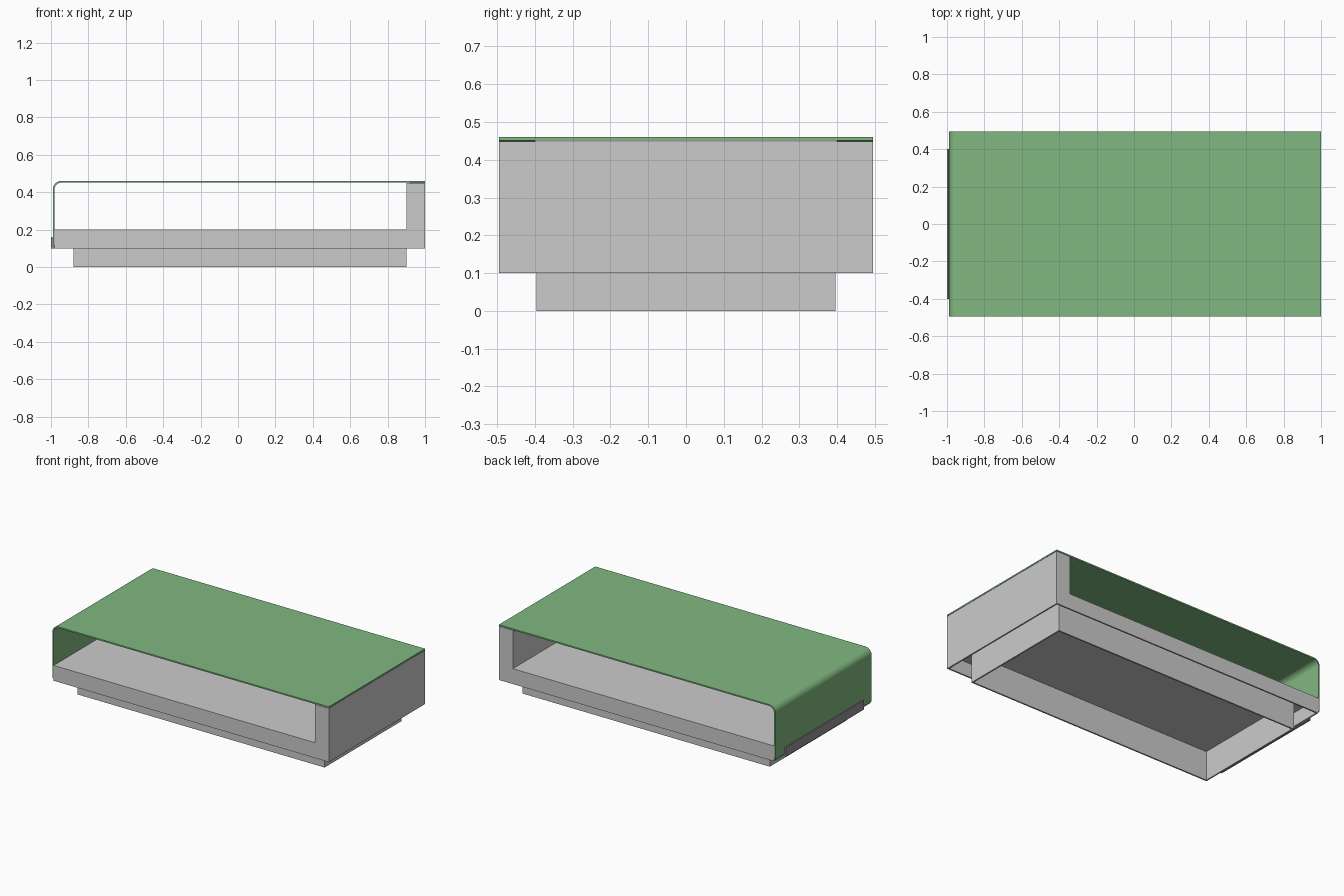
import bpy, bmesh
from math import sin, cos, pi

if "Cube" in bpy.data.objects:
    bpy.data.objects.remove(bpy.data.objects["Cube"])


def material(name, rgb):
    m = bpy.data.materials.new(name)
    m.diffuse_color = (*rgb, 1)
    m.use_nodes = True
    m.node_tree.nodes["Principled BSDF"].inputs["Base Color"].default_value = m.diffuse_color
    return m


def prism(name, profile, half_y, mat=None, shell=0, open_top=False):
    """Extrude an x/z profile along y; shell > 0 opens the bottom and hollows it."""
    bm = bmesh.new()
    face = bm.faces.new([bm.verts.new((x, -half_y, z)) for x, z in profile])
    ext = bmesh.ops.extrude_face_region(bm, geom=[face], use_keep_orig=True)
    moved = [v for v in ext["geom"] if isinstance(v, bmesh.types.BMVert)]
    bmesh.ops.translate(bm, verts=moved, vec=(0, 2 * half_y, 0))
    bmesh.ops.recalc_face_normals(bm, faces=bm.faces[:])
    if shell:
        bm.normal_update()
        gone = [f for f in bm.faces if f.normal.z < -0.9 or (open_top and f.normal.z > 0.9)]
        bmesh.ops.delete(bm, geom=gone, context="FACES")
    me = bpy.data.meshes.new(name)
    bm.to_mesh(me)
    bm.free()
    ob = bpy.data.objects.new(name, me)
    bpy.context.collection.objects.link(ob)
    if mat:
        me.materials.append(mat)
    if shell:
        mod = ob.modifiers.new("wall", "SOLIDIFY")
        mod.thickness = shell
        mod.offset = -1
        mod.use_even_offset = True
    return ob


def rect(x0, x1, z0, z1):
    return [(x0, z0), (x1, z0), (x1, z1), (x0, z1)]


green = material("green", (0.22, 0.48, 0.22))
dark = material("dark_grey", (0.3, 0.28, 0.3))

# L-shaped hollow body: low tray with a tall end wall
prism("body_shell", [(-0.98, 0.1), (1, 0.1), (1, 0.449), (0.9, 0.449),
                     (0.9, 0.2), (-0.98, 0.2)], 0.495, shell=0.01)

# thin inset foot frame, open top and bottom
prism("foot_skirt", rect(-0.88, 0.9, 0, 0.193), 0.395, shell=0.01, open_top=True)


# bent cover sheet with one rounded edge
def bend(inset):
    r = 0.045
    cx, cz = -0.99 + r, 0.46 - r
    arc = [(cx - (r - inset) * cos(a), cz + (r - inset) * sin(a))
           for a in (i * pi / 20 for i in range(11))]
    return [(-0.99 + inset, 0.115)] + arc + [(1, 0.46 - inset)]


cover = prism("cover", bend(0) + bend(0.009)[::-1], 0.495, green)
bpy.context.view_layer.objects.active = cover
cover.select_set(True)
bpy.ops.object.shade_smooth_by_angle(angle=pi / 6)

# hinge strip between the wall and the cover
prism("hinge_strip", rect(0.92, 0.998, 0.446, 0.453), 0.4, dark)

# catch along the free edge of the cover
prism("edge_catch", [(-1, 0.1), (-0.98, 0.1), (-0.98, 0.13), (-0.992, 0.16), (-1, 0.16)], 0.4, dark)
